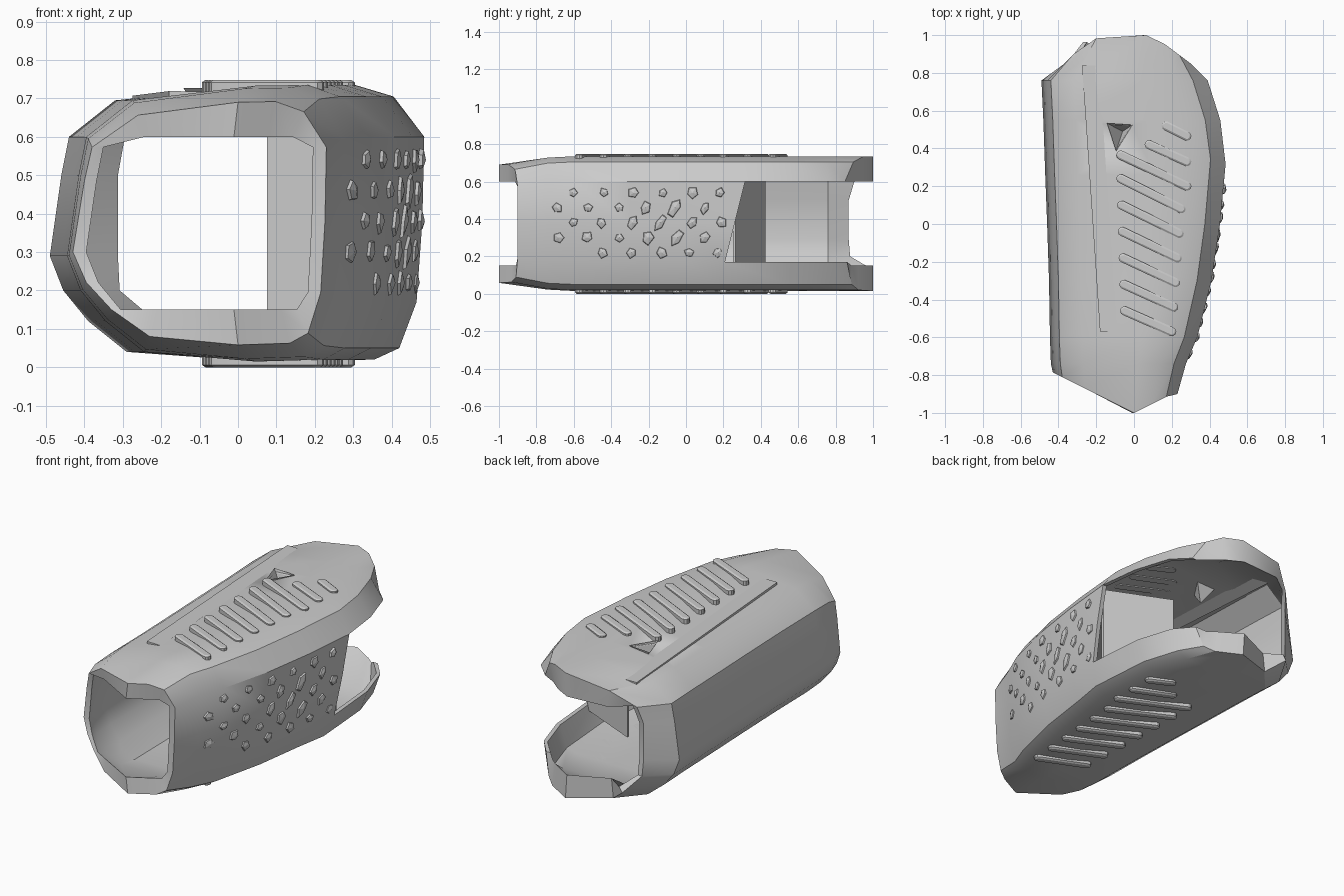
import bpy, bmesh, math, random
from mathutils import Vector

random.seed(4)
if "Cube" in bpy.data.objects:
    bpy.data.objects.remove(bpy.data.objects["Cube"])

GREY = (0.6, 0.6, 0.6, 1)
grey = bpy.data.materials.new("plain grey")
grey.use_nodes = True
grey.diffuse_color = GREY
grey.node_tree.nodes["Principled BSDF"].inputs["Base Color"].default_value = GREY


def finish(bm, name, angle=25):
    bmesh.ops.recalc_face_normals(bm, faces=bm.faces)
    mesh = bpy.data.meshes.new(name)
    bm.to_mesh(mesh)
    bm.free()
    mesh.materials.append(grey)
    ob = bpy.data.objects.new(name, mesh)
    bpy.context.collection.objects.link(ob)
    bpy.ops.object.select_all(action="DESELECT")
    ob.select_set(True)
    bpy.context.view_layer.objects.active = ob
    bpy.ops.object.shade_smooth_by_angle(angle=math.radians(angle))
    return ob


def hull(bm, points):
    verts = [bm.verts.new(p) for p in points]
    out = bmesh.ops.convex_hull(bm, input=verts)
    spare = [v for v in out["geom_interior"] if isinstance(v, bmesh.types.BMVert)]
    bmesh.ops.delete(bm, geom=spare, context="VERTS")


def lerp_table(table, x):
    for (a, u), (b, v) in zip(table, table[1:]):
        if x <= b:
            return u + (v - u) * max(0, (x - a) / (b - a))
    return table[-1][1]


# Cross-section: side (-1 left, 0 middle, 1 right), inset from that side, height
SECTION = [(-1, 0, .29), (-1, .03, .5), (-1, .05, .6), (-1, .17, .695), (0, .1, .733),
           (1, .18, .735), (1, .08, .705), (1, 0, .6), (1, .005, .38), (1, .02, .17),
           (1, .065, .05), (1, .13, .02), (0, .1, .015), (-1, .2, .04), (-1, .1, .12),
           (-1, .035, .2)]
OPEN = (7, 8)  # section spans left open behind the grip wall
NOTCHED = 13   # section point set back at the rear of the floor
MID_Z = .375
WALL_END = .26
FRONT = [(-.44, -.78), (0, -1), (.2, -.9)]
REAR = [(-.34, .87), (-.28, .96), (-.14, 1), (.08, 1), (.14, .97), (.3, .85)]

# Stations: y, left x, right x, height scale, inner half height, wall thickness
STATIONS = [("front", -.43, .23, .88, .225, .035), (-.74, -.44, .275, .98, .31, .03),
            (-.6, -.445, .335, 1, .335, .025), (-.3, -.45, .41, 1, .345, .025),
            (0, -.46, .455, 1, .345, .025), (WALL_END, -.47, .485, 1, .345, .025),
            (.55, -.48, .457, 1, .345, .025), (.76, -.49, .39, 1, .33, .025),
            ("rear", -.37, .3, 1, .225, .03)]


def rings(station):
    y0, xl, xr, scale, half, thick = station
    mid, outer, inner = (xl + xr) / 2, [], []
    shrink = 1 - thick / ((xr - xl) / 2)
    narrow = min(1, (xr - xl) / .9)
    for index, (side, inset, z) in enumerate(SECTION):
        if side == 1:
            inset *= narrow
        elif side == -1 and y0 == "rear":
            inset = max(inset, .03)
        x = {-1: xl, 0: mid, 1: xr}[side] + inset * (-1 if side == 1 else 1)
        z = MID_Z + (z - MID_Z) * scale
        y = y0
        if y0 == "front":
            y = lerp_table(FRONT, x)
        elif y0 == "rear":
            y = lerp_table(REAR, x) - (.09 if index == NOTCHED else 0)
        elif y0 == WALL_END and side == 1:
            y += (z - MID_Z) * .25
        outer.append((x, y, z))
        zi = min(MID_Z + half, max(MID_Z - half, z))
        inner.append((mid + (x - mid) * shrink, y, zi))
    return outer, inner


# Hollow sleeve: matching outer and inner skins joined along their open rims
bm = bmesh.new()
pairs = [rings(s) for s in STATIONS]
skins = [[[bm.verts.new(p) for p in pair[k]] for pair in pairs] for k in (0, 1)]
n = len(SECTION)
partner = {}
for row_o, row_i in zip(*skins):
    partner.update(zip(row_o, row_i))
for i in range(len(STATIONS) - 1):
    for j in range(n):
        if i >= 5 and j in OPEN:
            continue
        k = (j + 1) % n
        for s in skins:
            bm.faces.new((s[i][j], s[i][k], s[i + 1][k], s[i + 1][j]))
rim = [e for e in bm.edges if len(e.link_faces) == 1 and e.verts[0] in partner]
for e in rim:
    a, b = e.verts
    bm.faces.new((a, b, partner[b], partner[a]))
loose = [v for v in bm.verts if not v.link_faces]
bmesh.ops.delete(bm, geom=loose, context="VERTS")
shell = finish(bm, "sleeve_shell", 33)

# Three-sided notch in the roof, with a sunken pocket below it
NOTCH = [Vector(p) for p in ((-.155, .54, .745), (0, .53, .745), (-.1, .37, .745))]
TIP = Vector((-.06, .49, .61))
bm = bmesh.new()
hull(bm, NOTCH + [TIP])
cutter = finish(bm, "notch_cutter", 5)
cutter.hide_render = True
cutter.hide_set(True)
cut = shell.modifiers.new("notch", "BOOLEAN")
cut.operation = "DIFFERENCE"
cut.object = cutter

bm = bmesh.new()
corners = [bm.verts.new(TIP.lerp(p, .87)) for p in NOTCH]
tip = bm.verts.new(TIP)
for i in range(3):
    bm.faces.new((corners[i], corners[i - 1], tip))
finish(bm, "notch_pocket", 5)

# Inner bulkhead closing the end of the grip wall
bm = bmesh.new()
hull(bm, [(x, y + d, z) for x, y in ((.44, .25), (.075, .41))
          for d in (0, .015) for z in (.14, .61)])
finish(bm, "inner_bulkhead")

# Raised seam along the roof
bm = bmesh.new()
hull(bm, [(x + d, y, z + h) for x, y, z in ((-.275, .84, .694), (-.18, -.57, .706))
          for d, h in ((0, -.02), (0, .013), (.09, .012))])
finish(bm, "roof_seam")

# Slanted rounded ribs on the roof and the floor
RIBS = [(.17, .52, .28, .465), (.08, .42, .28, .33), (-.07, .365, .28, .2)]
RIBS += [(-.07 + .004 * i, .24 - .14 * i, .25 - .01 * i, .08 - .13 * i) for i in range(6)]


def rib_set(name, low, high, rim_z):
    bm = bmesh.new()
    for x1, y1, x2, y2 in RIBS:
        points = []
        for cx, cy in ((x1, y1), (x2, y2)):
            for a in range(10):
                c, s = math.cos(a * math.tau / 10), math.sin(a * math.tau / 10)
                points += [(cx + r * c, cy + r * s, z)
                           for r, z in ((.024, low), (.024, rim_z), (.015, high))]
        hull(bm, points)
    finish(bm, name)


rib_set("roof_ribs", .715, .748, .742)
rib_set("floor_ribs", .03, 0, .006)

# Faceted grip studs scattered in staggered rows on the outer wall
WALL = [(s[0], s[2]) for s in STATIONS[1:7]]


def wall_point(y, z, out):
    lean = lerp_table([(.05, .065), (.17, .02), (.38, .005), (.6, 0)], z)
    return Vector((lerp_table(WALL, y) - lean + out, y, z))


bm = bmesh.new()
for row in range(5):
    z = .54 - .08 * row
    for col in range(6):
        y = -.6 + .156 * col - .078 * (row % 2)
        if row == 4 and col == 0:
            continue
        y += random.uniform(-.012, .012)
        size = random.uniform(.03, .038)
        stretch = 1
        if -.35 < y < .15 and row in (1, 2, 3):
            stretch = random.uniform(1.2, 1.8)
        turn = random.uniform(0, math.tau)
        points = []
        for a in range(5):
            t = turn + a * math.tau / 5
            r = size * random.uniform(.8, 1.15)
            dy, dz = r * math.cos(t), r * math.sin(t) * stretch
            dy += dz * (stretch - 1) * .7
            points.append(wall_point(y + dy, z + dz, -.015))
            points.append(wall_point(y + dy * .75, z + dz * .75, .008))
        points.append(wall_point(y, z, .015))
        hull(bm, points)
finish(bm, "grip_studs", 10)
